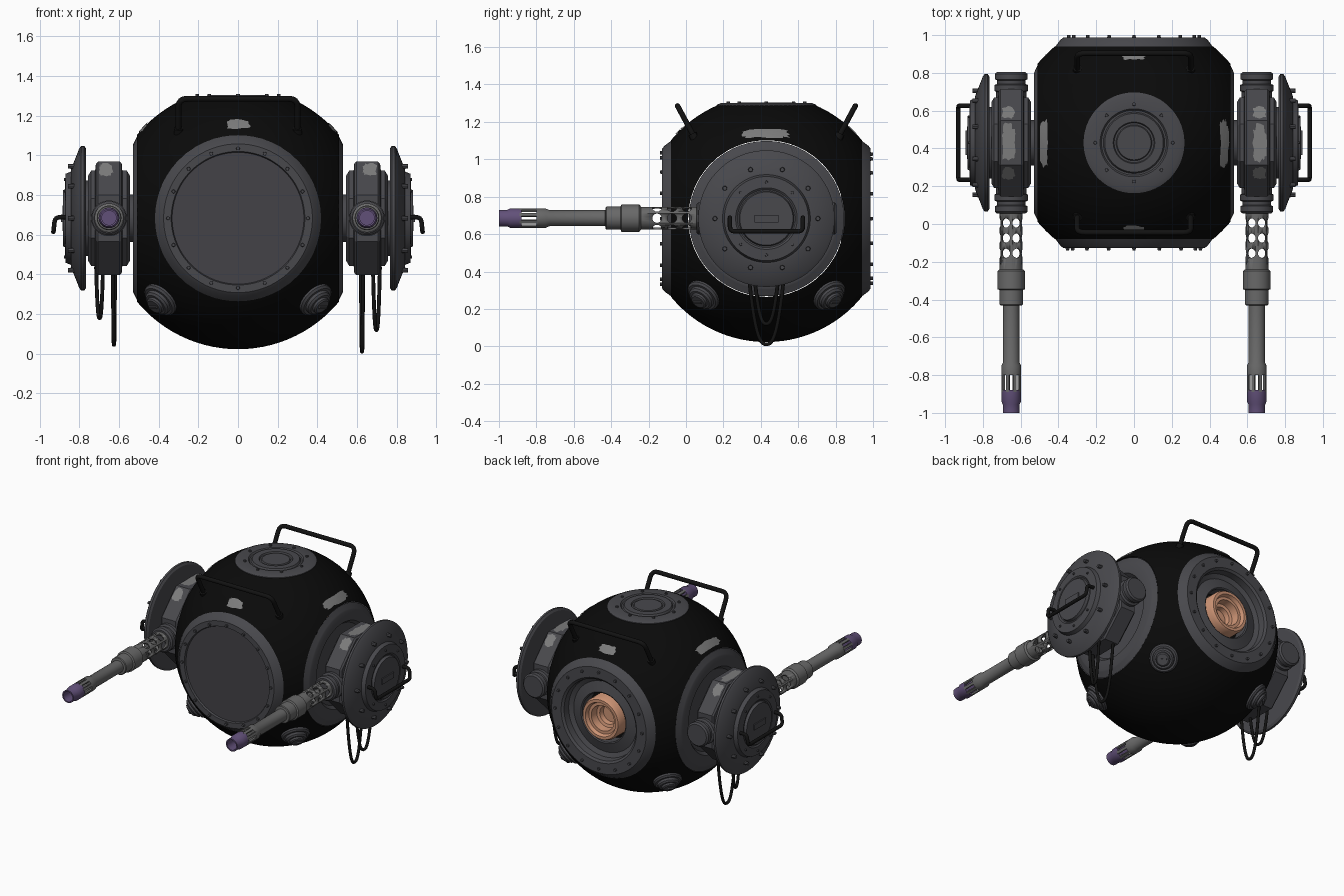
import bpy, bmesh, math, random
from mathutils import Vector, Matrix

if "Cube" in bpy.data.objects:
    bpy.data.objects.remove(bpy.data.objects["Cube"])

random.seed(4)
C = Vector((0, 0.43, 0.683))   # hull centre
R = 0.66                       # hull radius


def mat(name, r, g, b):
    m = bpy.data.materials.new(name)
    m.diffuse_color = (r, g, b, 1)
    m.use_nodes = True
    m.node_tree.nodes["Principled BSDF"].inputs["Base Color"].default_value = m.diffuse_color
    return m


BLACK = mat("black_hull", 0.003, 0.003, 0.003)
RUBBER = mat("black_handle", 0.006, 0.006, 0.006)
DARK = mat("dark_grey", 0.065, 0.065, 0.073)
GLASS = mat("window_grey", 0.056, 0.054, 0.063)
STEEL = mat("gun_steel", 0.14, 0.14, 0.14)
WORN = mat("worn_metal", 0.2, 0.2, 0.2)
PURPLE = mat("burnt_purple", 0.12, 0.08, 0.19)
COPPER = mat("copper", 0.62, 0.30, 0.18)


def finish(bm, name, m, angle=30):
    me = bpy.data.meshes.new(name)
    bm.to_mesh(me)
    bm.free()
    me.materials.append(m)
    me.shade_smooth()
    me.set_sharp_from_angle(angle=math.radians(angle))
    ob = bpy.data.objects.new(name, me)
    bpy.context.scene.collection.objects.link(ob)
    return ob


def frame(loc, d):
    return Matrix.Translation(loc) @ Vector(d).to_track_quat('Z', 'Y').to_matrix().to_4x4()


def lathe(name, prof, m, loc, d, seg=48, angle=30):
    """Revolve (radius, height) points round direction d."""
    bm = bmesh.new()
    M = frame(loc, d)
    rows = [[bm.verts.new(M @ Vector((r * math.cos(a), r * math.sin(a), h)))
             for a in [(j + .5) * 2 * math.pi / seg for j in range(seg)]] for r, h in prof]
    for a, b in zip(rows, rows[1:]):
        for j in range(seg):
            k = (j + 1) % seg
            bm.faces.new((a[j], a[k], b[k], b[j]))
    bmesh.ops.remove_doubles(bm, verts=bm.verts, dist=1e-5)
    return finish(bm, name, m, angle)


def bolts(name, n, r, h, loc, d, m=DARK, size=0.011, depth=0.03):
    bm = bmesh.new()
    for i in range(n):
        a = 2 * math.pi * i / n
        bmesh.ops.create_cone(bm, cap_ends=True, segments=8, radius1=size, radius2=size * .8, depth=depth,
                              matrix=frame(loc, d) @ Matrix.Translation((r * math.cos(a), r * math.sin(a), h)))
    return finish(bm, name, m)


def box(name, M, size, m):
    bm = bmesh.new()
    bmesh.ops.create_cube(bm, size=1, matrix=M @ Matrix.Diagonal((*size, 1)))
    return finish(bm, name, m)


def tube(name, pts, r, m, corner=0):
    """Round pipe along points, with optional rounded corners."""
    pts = [Vector(p) for p in pts]
    if corner:
        path = [pts[0]]
        for a, p, b in zip(pts, pts[1:], pts[2:]):
            s, e = p + (a - p).normalized() * corner, p + (b - p).normalized() * corner
            path += [s * (1 - t) ** 2 + p * 2 * t * (1 - t) + e * t * t for t in (0, .25, .5, .75, 1)]
        pts = path + [pts[-1]]
    cu = bpy.data.curves.new(name, 'CURVE')
    cu.dimensions = '3D'
    cu.bevel_depth, cu.bevel_resolution, cu.use_fill_caps = r, 3, True
    sp = cu.splines.new('POLY')
    sp.points.add(len(pts) - 1)
    for q, p in zip(sp.points, pts):
        q.co = (*p, 1)
    tmp = bpy.data.objects.new(name, cu)
    bpy.context.scene.collection.objects.link(tmp)
    me = bpy.data.meshes.new_from_object(tmp.evaluated_get(bpy.context.evaluated_depsgraph_get()))
    bpy.data.objects.remove(tmp)
    bm = bmesh.new()
    bm.from_mesh(me)
    return finish(bm, name, m, 45)


def patch(name, p, u, v, hu, hv, on_hull=False):
    """Ragged scuff plate, optionally wrapped on the hull."""
    p, u, v = Vector(p), Vector(u).normalized(), Vector(v).normalized()
    bm = bmesh.new()
    jag = [random.uniform(.8, 1.1) for _ in range(24)]
    rings = []
    for f in (0.02, .35, .7, 1):
        ring = []
        for i, k in enumerate(jag):
            a = 2 * math.pi * i / 24
            sq = lambda t: math.copysign(abs(t) ** .6, t)
            q = p + u * hu * f * k * sq(math.cos(a)) + v * hv * f * k * sq(math.sin(a))
            ring.append(bm.verts.new(C + (q - C).normalized() * (R + .004) if on_hull else q))
        rings.append(ring)
    bm.faces.new(rings[0])
    for a, b in zip(rings, rings[1:]):
        for i in range(24):
            j = (i + 1) % 24
            bm.faces.new((a[i], b[i], b[j], a[j]))
    return finish(bm, name, WORN)


# hull: sphere sliced flat at front, back, sides and top
bm = bmesh.new()
bmesh.ops.create_uvsphere(bm, u_segments=80, v_segments=48, radius=R, matrix=Matrix.Translation(C))
for d, h in (((1, 0, 0), .51), ((-1, 0, 0), .51), ((0, 1, 0), .51), ((0, -1, 0), .51), ((0, 0, 1), .604)):
    d = Vector(d)
    bmesh.ops.bisect_plane(bm, geom=bm.verts[:] + bm.edges[:] + bm.faces[:], plane_co=C + d * h,
                           plane_no=d, clear_outer=True)
finish(bm, "hull", BLACK)

# front window
lathe("window_ring", [(.42, .505), (.39, .545), (.375, .557), (.337, .557), (.33, .54)], DARK, C, (0, -1, 0), 64)
lathe("window", [(.335, .545), (0, .545)], GLASS, C, (0, -1, 0), 64)
bolts("window_bolts", 16, .352, .555, C, (0, -1, 0))

# rear thruster
lathe("thruster_ring", [(.42, .505), (.39, .545), (.375, .557), (.30, .557), (.285, .545), (.28, .50),
                        (.25, .485), (.18, .505), (.172, .50), (.172, .40)], DARK, C, (0, 1, 0), 64)
bolts("thruster_bolts", 16, .345, .555, C, (0, 1, 0))
lathe("thruster_well", [(.18, .41), (0, .41)], BLACK, C, (0, 1, 0))
lathe("thruster_nozzle", [(.15, .40), (.15, .52), (.14, .54), (.12, .54), (.11, .515), (.09, .515), (.085, .46),
                          (.065, .455), (.06, .42), (0, .42)], COPPER, C, (0, 1, 0))

# top hatch
lathe("top_hatch", [(.267, .595), (.267, .608), (.245, .617), (.18, .617), (.172, .607), (.162, .607), (.155, .62),
                    (.11, .62), (.105, .61), (.095, .61), (.09, .618), (0, .618)], DARK, C, (0, 0, 1), 64)
bolts("hatch_bolts", 8, .205, .612, C, (0, 0, 1))

# carrying handles on top, front and back
for s, n in ((-1, "front"), (1, "back")):
    pts = [(x, .43 + s * y, z) for x, y, z in ((-.30, .37, 1.09), (-.30, .475, 1.285), (.30, .475, 1.285), (.30, .37, 1.09))]
    tube(n + "_top_handle", pts, .015, RUBBER, .045)
    for x in (-.30, .30):
        p = Vector((x, .43 + s * .385, 1.115))
        lathe(n + "_handle_foot", [(.024, -.02), (.024, .025), (0, .025)], RUBBER, p, (0, s * .47, .88), 12)
    patch(n + "_scuff", (0, .43 + s * .46, 1.155), (1, 0, 0), (0, -s, 1), .063, .033, True)

# four lower knobs
for sx in (-1, 1):
    for sy in (-1, 1):
        d = Vector((sx * .40, sy * .345, -.42)).normalized()
        lathe("lower_knob", [(.095, .63), (.095, .665), (.085, .675), (.072, .675), (.07, .69), (.06, .70), (.048, .70),
                             (.046, .712), (.038, .718), (0, .718)], DARK, C, d, 32)
        box("knob_slot", frame(C + d * .72, d), (.055, .014, .012), DARK)

for s in (-1, 1):
    X = Vector((s, 0, 0))
    # side collar and axle
    lathe("side_collar", [(.415, .508), (.38, .525), (.37, .53), (.30, .53), (.28, .505), (.12, .505), (.12, .56)],
          DARK, C, X, 64)
    patch("side_scuff", C + Vector((s * .478, 0, .455)), (0, 1, 0), (-s, 0, 1), .135, .032, True)

    # octagonal gun pod
    k = 1 / math.cos(math.pi / 8)
    lathe("gun_pod", [(r * k, h) for r, h in ((0, .545), (.215, .545), (.24, .56), (.24, .583), (.275, .586), (.285, .596),
          (.285, .706), (.275, .716), (.24, .72), (.24, .74), (.215, .755), (0, .755))], DARK, C, X, 8, 20)
    for a in (0, 45, -45):
        n = Vector((0, math.sin(math.radians(a)), math.cos(math.radians(a))))
        t = Vector((0, n.z, -n.y))
        off = t * (-.06 if a > 0 else .06 if a < 0 else 0)
        patch("pod_scuff", C + X * .665 + n * .288 + off, X, t, .036, .1 if a == 0 else .045)
    # sockets at the front and back of the pod
    P = C + X * .65
    for d in (-1, 1):
        lathe("pod_socket", [(.08, .22), (.08, .27), (.09, .275), (.09, .305), (.075, .312), (.075, .33), (.086, .336),
                             (.086, .365), (.075, .375), (0, .375)], DARK, P, (0, d, 0), 32)

    # outer shield with bolts, slot and handle
    lathe("shield", [(0, .765), (.35, .765), (.365, .775), (.365, .79), (.352, .80), (.245, .842), (.235, .842),
                     (.225, .868), (.165, .872), (.155, .864), (.148, .864), (.142, .882), (0, .884)], DARK, C, X, 64)
    lathe("shield_mount", [(.19, .74), (.19, .77)], DARK, C, X, 32)
    bolts("shield_bolts", 10, .275, .838, C, X, size=.014, depth=.035)
    bolts("shield_inner_bolts", 8, .195, .868, C, X, size=.009, depth=.02)
    box("shield_slot", Matrix.Translation(C + X * .886), (.012, .13, .04), DARK)
    tube("shield_handle", [C + Vector((s * x, y, z)) for x, y, z in
         ((.86, -.195, .005), (.922, -.195, .005), (.93, -.195, -.068), (.93, .195, -.068), (.922, .195, .005),
          (.86, .195, .005))], .012, RUBBER, .025)

    # perforated gun sleeve
    G = Vector((s * .65, 0, .685))
    F = (0, -1, 0)
    sleeve = lathe("gun_sleeve", [(.061, -.06), (.061, .25), (.051, .25), (.051, -.06), (.061, -.06)], STEEL, G, F, 36)
    cutters = []
    for a in (0, 60, 120):
        bm = bmesh.new()
        d = Vector((math.cos(math.radians(a)), 0, math.sin(math.radians(a))))
        for y in (.005, -.075, -.155):
            bmesh.ops.create_cone(bm, cap_ends=True, segments=16, radius1=.025, radius2=.025, depth=.2,
                                  matrix=frame(G + Vector((0, y, 0)), d))
        cut = finish(bm, "sleeve_cutter", STEEL)
        cut.hide_render = True
        mod = sleeve.modifiers.new("holes", 'BOOLEAN')
        mod.operation, mod.solver, mod.object = 'DIFFERENCE', 'EXACT', cut
        cutters.append(cut)
    me = bpy.data.meshes.new_from_object(sleeve.evaluated_get(bpy.context.evaluated_depsgraph_get()))
    sleeve.modifiers.clear()
    sleeve.data = me
    for c in cutters:
        bpy.data.objects.remove(c)

    # barrel, slotted flash hider and burnt tip
    lathe("gun_barrel", [(0, .24), (.062, .24), (.073, .25), (.073, .345), (.062, .35), (.062, .425), (.058, .43),
                         (.043, .432), (.043, .73), (.052, .75), (.052, .80), (0, .80)], STEEL, G, F, 32)
    for i in range(8):
        M = frame(G, F) @ Matrix.Rotation(math.pi * (i + .5) / 4, 4, 'Z') @ Matrix.Translation((.046, 0, .84))
        box("flash_hider_bar", M, (.012, .018, .1), STEEL)
    lathe("gun_tip", [(0, .88), (.052, .88), (.052, .94), (.045, .955), (.045, 1.0), (.036, 1.0), (.036, .90), (0, .90)],
          PURPLE, G, F, 32)

    # hanging cables
    for x0, x1, y0, y1, low in ((.63, .62, .33, .53, .011 if s > 0 else .045), (.68, .715, .36, .50, .12 if s > 0 else .18)):
        pts = []
        for i in range(25):
            t = i / 12 - 1
            pts.append((s * (x0 + (x1 - x0) * (i / 24)), (y0 + y1) / 2 + (y1 - y0) / 2 * t, low + (.44 - low) * abs(t) ** 2.6))
        tube("cable", pts, .010, RUBBER)
